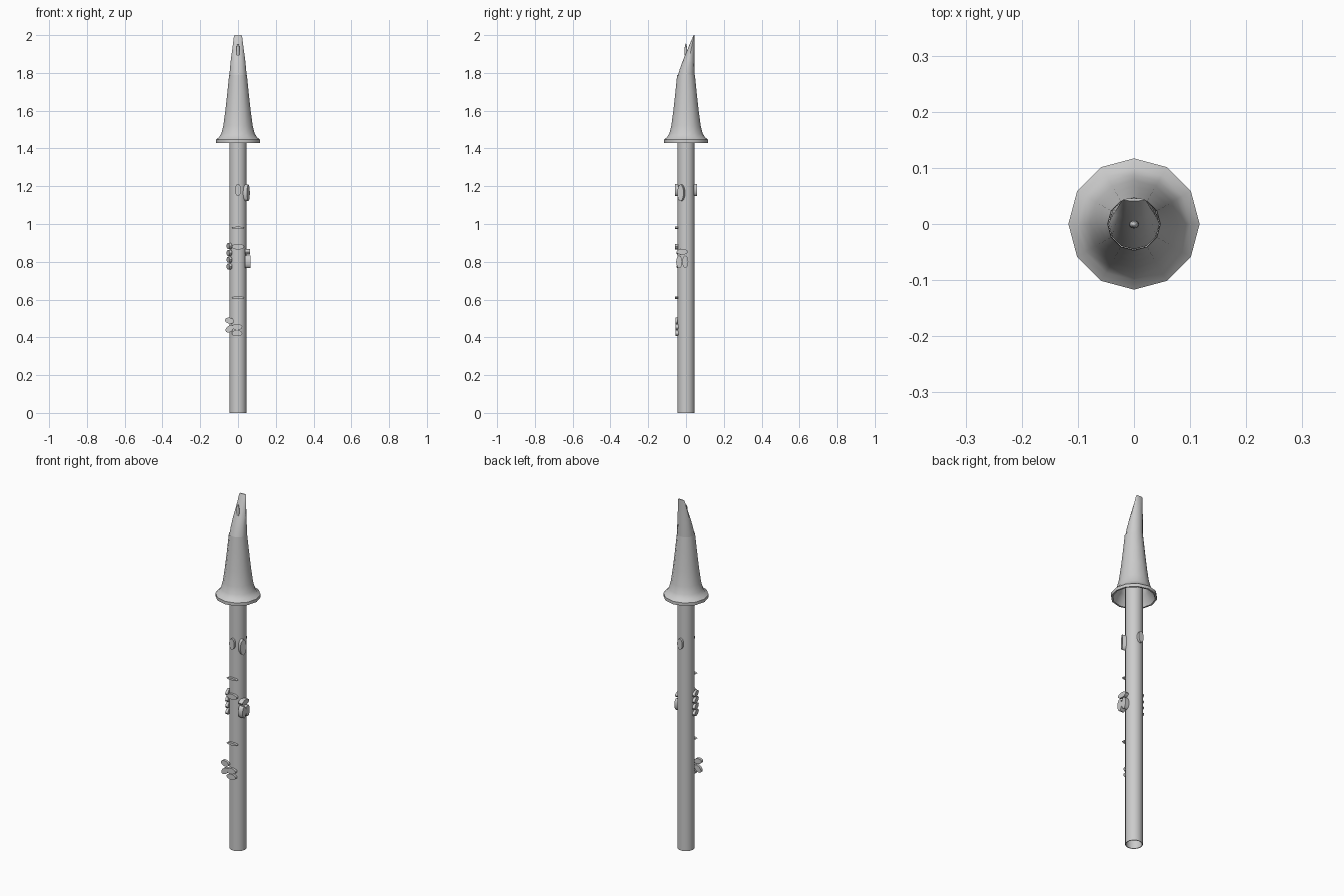
import bpy, bmesh
from math import sin, cos, pi, radians
from mathutils import Matrix, Vector

if "Cube" in bpy.data.objects:
    bpy.data.objects.remove(bpy.data.objects["Cube"])


def finish(bm, name, angle=40):
    bmesh.ops.recalc_face_normals(bm, faces=bm.faces)
    me = bpy.data.meshes.new(name)
    bm.to_mesh(me)
    bm.free()
    ob = bpy.data.objects.new(name, me)
    bpy.context.collection.objects.link(ob)
    bpy.ops.object.select_all(action='DESELECT')
    ob.select_set(True)
    bpy.context.view_layer.objects.active = ob
    bpy.ops.object.shade_smooth_by_angle(angle=radians(angle))
    return ob


def loft(name, sections, sides=12, caps=(False, False), loop=False, angle=40):
    """Sections are (z, half width, y centre, half depth)."""
    bm = bmesh.new()
    rings = []
    for z, w, yc, d in sections:
        rings.append([bm.verts.new((w * sin(2 * pi * i / sides),
                                    yc - d * cos(2 * pi * i / sides), z))
                      for i in range(sides)])
    pairs = list(zip(rings, rings[1:]))
    if loop:
        pairs.append((rings[-1], rings[0]))
    for a, b in pairs:
        for i in range(sides):
            j = (i + 1) % sides
            bm.faces.new((a[i], a[j], b[j], b[i]))
    if caps[0]:
        bm.faces.new(rings[0])
    if caps[1]:
        bm.faces.new(rings[-1])
    return finish(bm, name, angle)


def turned(profile):
    return [(z, r, 0, r) for z, r in profile]


def pad(name, x, y, z, w, h, facing=0, tilt=0, depth=0.014):
    """Oval key pad; facing 0 is the front, 90 is the +x side."""
    bm = bmesh.new()
    bmesh.ops.create_cone(bm, cap_ends=True, segments=16, radius1=1,
                          radius2=1, depth=1)
    m = (Matrix.Translation((x, y, z)) @ Matrix.Rotation(radians(facing), 4, 'Z')
         @ Matrix.Rotation(radians(tilt), 4, 'Y')
         @ Matrix.Rotation(radians(90), 4, 'X')
         @ Matrix.Diagonal((w, h, depth, 1)))
    bmesh.ops.transform(bm, matrix=m, verts=bm.verts)
    finish(bm, name)


# Long hollow pipe
loft("pipe", turned([(0, 0.045), (1.74, 0.045), (1.74, 0.041), (0, 0.041)]),
     sides=16, loop=True)

# Flared hollow head joint
outer = [(1.43, 0.117), (1.447, 0.117), (1.46, 0.1), (1.48, 0.088), (1.52, 0.078),
         (1.6, 0.067), (1.7, 0.056), (1.79, 0.047)]
inner = [(1.76, 0.046), (1.7, 0.05), (1.6, 0.058), (1.52, 0.068), (1.48, 0.077),
         (1.45, 0.1), (1.43, 0.108)]
loft("head_joint", turned(outer + inner), loop=True)

# Beak: back stays straight while the front sweeps up to the tip
back = 0.046
beak = []
for z, w, front in [(1.78, 0.0455, -0.045), (1.82, 0.043, -0.033),
                    (1.87, 0.038, -0.015), (1.92, 0.031, 0.006),
                    (1.96, 0.026, 0.023), (1.99, 0.022, 0.036),
                    (2.0, 0.018, 0.041)]:
    beak.append((z, w, (front + back) / 2, (back - front) / 2))
loft("beak", beak, caps=(True, True))

# Slim insert in the sloping face of the beak
bm = bmesh.new()
bmesh.ops.create_uvsphere(bm, u_segments=12, v_segments=8, radius=1)
bmesh.ops.transform(bm, verts=bm.verts,
                    matrix=Matrix.Translation((0, -0.001, 1.915))
                    @ Matrix.Diagonal((0.009, 0.007, 0.04, 1)))
finish(bm, "beak_insert")

# Upper pads: front, right and back
pad("upper_front_pad", 0, -0.05, 1.18, 0.016, 0.031)
pad("upper_back_pad", 0, 0.05, 1.18, 0.016, 0.031, 180)
pad("upper_side_pad", 0.045, -0.025, 1.165, 0.018, 0.044, 65, 0, 0.022)

# Crosswise front pads
for i, (z, h) in enumerate([(0.98, 0.006), (0.88, 0.015), (0.61, 0.007)]):
    pad(f"cross_pad_{i + 1}", 0, -0.05, z, 0.032, h)

# Key group on the right side
pad("right_key_top", 0.05, -0.02, 0.853, 0.03, 0.015, 90, 0, 0.026)
for i, y in enumerate((-0.036, -0.004)):
    pad(f"right_key_{i + 1}", 0.051, y, 0.8, 0.016, 0.033, 90, 0, 0.028)

# Stack of levers on the left side
for i in range(4):
    pad(f"left_lever_{i + 1}", -0.046, -0.02, 0.775 + 0.036 * i,
        0.03, 0.016, -75, 0, 0.014)

# Foot key cluster
for i, (x, z, tilt) in enumerate([(-0.045, 0.488, 15), (-0.045, 0.445, -40),
                                  (-0.005, 0.455, 0), (-0.005, 0.422, 0)]):
    pad(f"foot_key_{i + 1}", x, -0.048, z, 0.028 if x > -0.02 else 0.024,
        0.016, 0, tilt, 0.016)
